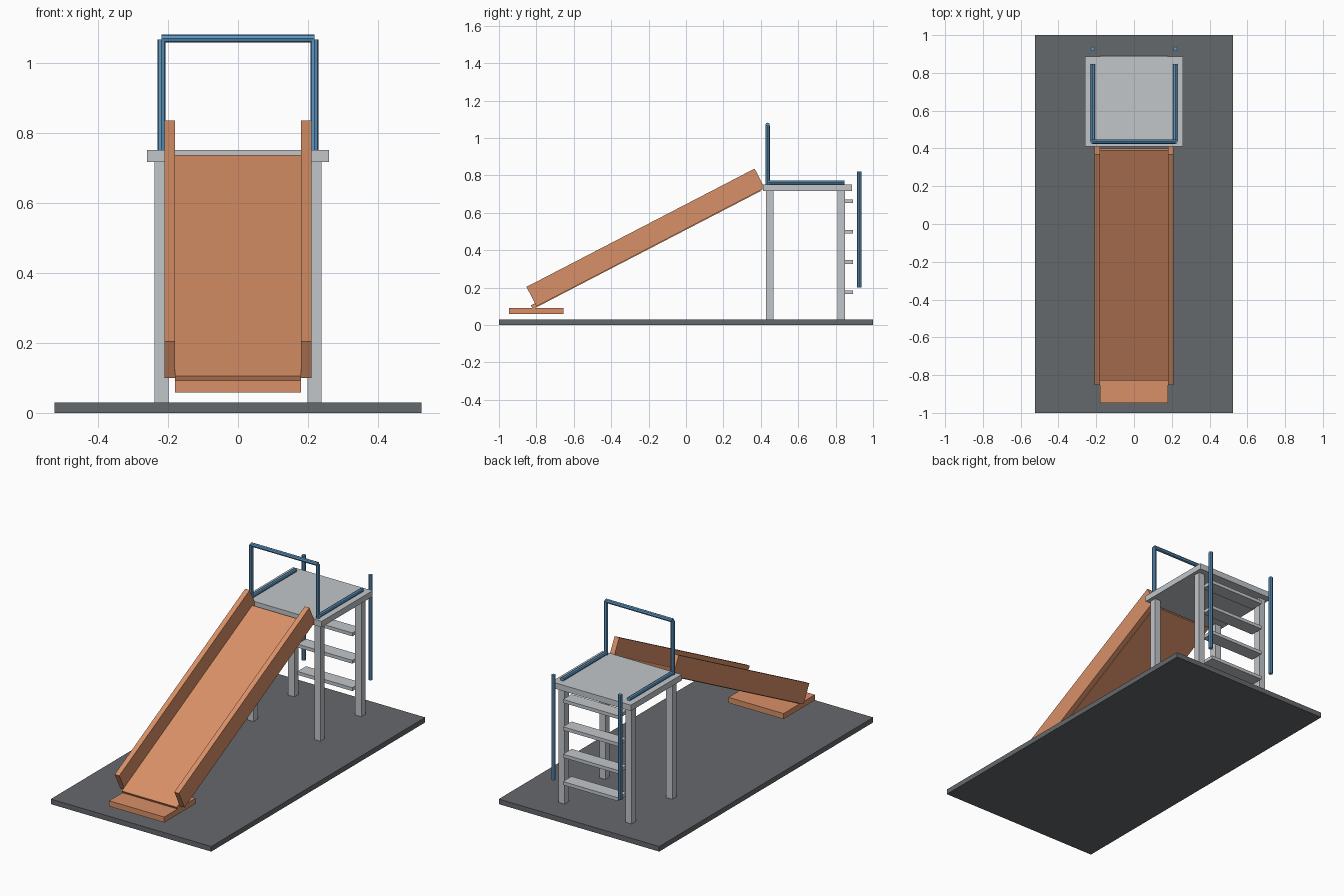
import bpy
from math import radians, sin, cos
from mathutils import Vector

if "Cube" in bpy.data.objects:
    bpy.data.objects.remove(bpy.data.objects["Cube"])


def material(name, rgb):
    m = bpy.data.materials.new(name)
    m.use_nodes = True
    m.diffuse_color = (*rgb, 1)
    m.node_tree.nodes["Principled BSDF"].inputs["Base Color"].default_value = (*rgb, 1)
    return m


ORANGE = material("orange plastic", (0.69, 0.28, 0.136))
GREY = material("light grey metal", (0.54, 0.565, 0.59))
DARK = material("dark grey ground", (0.13, 0.138, 0.15))
BLUE = material("blue rail", (0.11, 0.31, 0.54))


def box(name, x, y, z, mat, tilt=0):
    """Box from (min, max) ranges; tilt rotates its local frame about x."""
    bpy.ops.mesh.primitive_cube_add(size=1)
    o = bpy.context.object
    o.name = name
    o.location = [(a + b) / 2 for a, b in (x, y, z)]
    o.scale = [b - a for a, b in (x, y, z)]
    o.rotation_euler.x = tilt
    o.data.materials.append(mat)
    return o


def rod(name, start, end):
    a, b = Vector(start), Vector(end)
    bpy.ops.mesh.primitive_cylinder_add(vertices=8, radius=0.0118, depth=(b - a).length,
                                        location=(a + b) / 2)
    o = bpy.context.object
    o.name = name
    o.rotation_euler = (b - a).to_track_quat('Z', 'Y').to_euler()
    o.data.materials.append(BLUE)


# Ground slab and tower platform
box("ground_slab", (-0.525, 0.525), (-1, 1), (0, 0.03), DARK)
box("platform", (-0.26, 0.26), (0.411, 0.887), (0.717, 0.752), GREY)

# Tilted chute, laid out along the slope and across it
SLOPE = radians(27.4)
CENTRE = Vector((0, -0.216, 0.468))


def sloped_box(name, x, along, across):
    o = box(name, x, along, across, ORANGE, SLOPE)
    u, v = sum(along) / 2, sum(across) / 2
    o.location.y = CENTRE.y + u * cos(SLOPE) - v * sin(SLOPE)
    o.location.z = CENTRE.z + u * sin(SLOPE) + v * cos(SLOPE)


sloped_box("slide_bed", (-0.18, 0.18), (-0.712, 0.662), (-0.063, -0.04))
box("slide_exit", (-0.18, 0.18), (-0.947, -0.655), (0.059, 0.092), ORANGE)

# Paired parts on both sides
for side, s in (("left", 1), ("right", -1)):
    sloped_box("slide_wall_" + side, sorted((s * 0.18, s * 0.21)),
               (-0.687, 0.687), (-0.0585, 0.0585))
    for end, y in (("front", 0.449), ("back", 0.831)):
        box(f"{end}_leg_{side}", sorted((s * 0.199, s * 0.239)),
            (y - 0.02, y + 0.02), (0.03, 0.717), GREY)
    x = s * 0.2185
    rod("arch_post_" + side, (x, 0.436, 0.752), (x, 0.436, 1.067))
    rod("platform_rail_" + side, (x, 0.436, 0.762), (x, 0.847, 0.762))
    rod("ladder_handrail_" + side, (x, 0.927, 0.2), (x, 0.927, 0.82))

rod("arch_bar", (-0.2185, 0.436, 1.07), (0.2185, 0.436, 1.07))

# Ladder rungs
for i in range(4):
    z = 0.175 + i * 0.162
    box(f"ladder_rung_{i + 1}", (-0.18, 0.18), (0.812, 0.893), (z - 0.01, z + 0.01), GREY)
